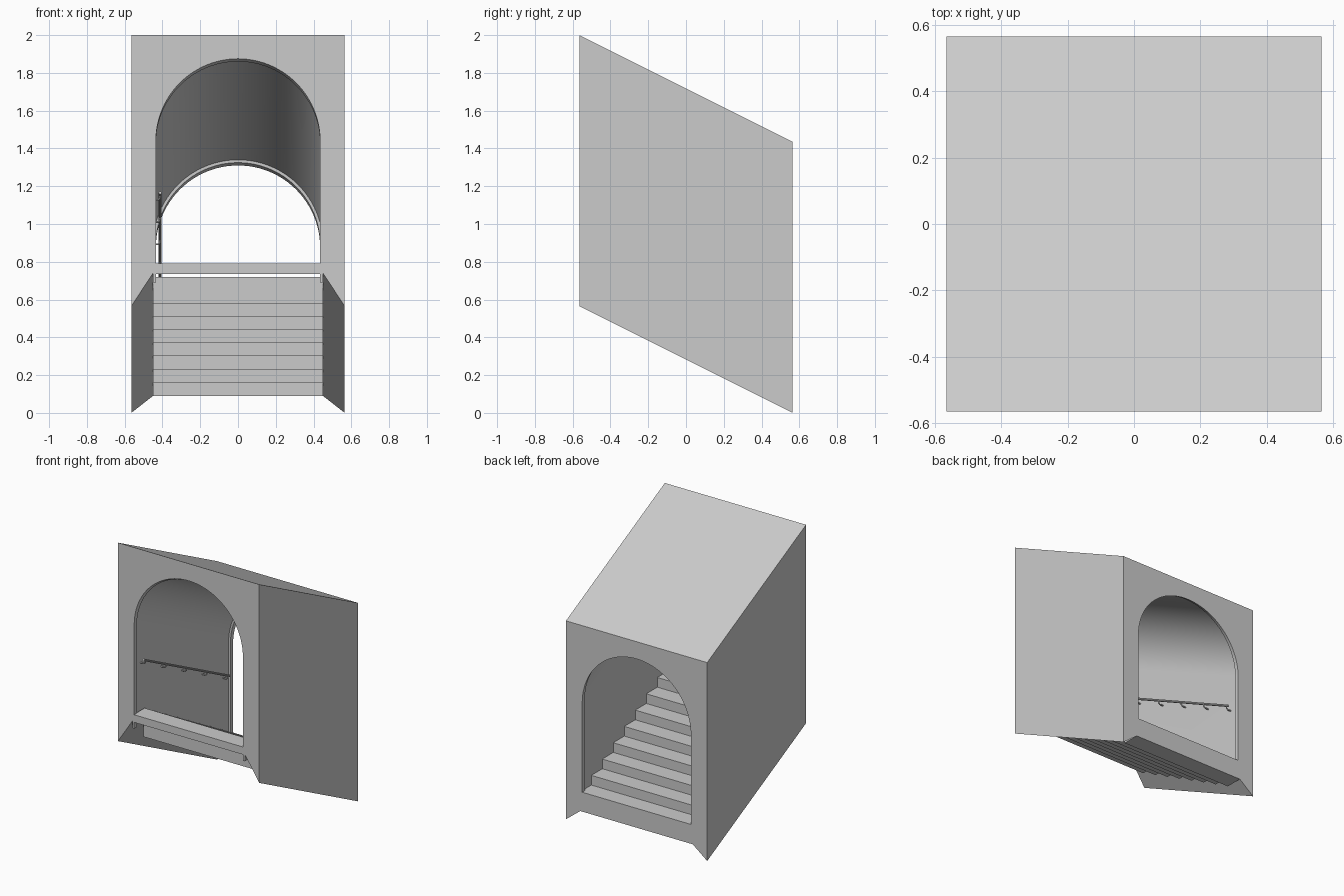
import bpy, bmesh, math
from mathutils import Vector

if "Cube" in bpy.data.objects:
    bpy.data.objects.remove(bpy.data.objects["Cube"])

H = 0.565            # half width and half depth
SLOPE = 0.5          # the whole passage drops towards the back
SEG = 48             # arch segments

stone = bpy.data.materials.new("plain_grey")
stone.diffuse_color = (0.6, 0.6, 0.6, 1)
stone.use_nodes = True
stone.node_tree.nodes["Principled BSDF"].inputs["Base Color"].default_value = stone.diffuse_color


def finish(name, bm, smooth=True):
    bmesh.ops.recalc_face_normals(bm, faces=bm.faces)
    mesh = bpy.data.meshes.new(name)
    bm.to_mesh(mesh)
    bm.free()
    ob = bpy.data.objects.new(name, mesh)
    bpy.context.collection.objects.link(ob)
    mesh.materials.append(stone)
    if smooth:
        bpy.ops.object.select_all(action='DESELECT')
        ob.select_set(True)
        bpy.context.view_layer.objects.active = ob
        bpy.ops.object.shade_smooth_by_angle(angle=math.radians(30))
    return ob


def loft(name, ring_a, ring_b, smooth=True):
    """Closed solid between two matching rings of points."""
    bm = bmesh.new()
    a = [bm.verts.new(p) for p in ring_a]
    b = [bm.verts.new(p) for p in ring_b]
    n = len(a)
    for i in range(n):
        j = (i + 1) % n
        bm.faces.new((a[i], a[j], b[j], b[i]))
    bm.faces.new(a)
    bm.faces.new(b[::-1])
    return finish(name, bm, smooth)


def drop(y):
    return -SLOPE * (y + H)


def arch(r, y, bottom):
    """Arch outline from the right foot over the top to the left foot."""
    spring = 1.44 + drop(y)
    pts = [(r, y, bottom)]
    for i in range(SEG + 1):
        a = math.pi * i / SEG
        pts.append((r * math.cos(a), y, spring + r * math.sin(a)))
    return pts + [(-r, y, bottom)]


# Sheared outer block with the arched passage through it
def block_ring(y, foot):
    base, top = 0.565 + drop(y), 2.0 + drop(y)
    return ([(H, y, base)] + arch(0.45, y, foot)
            + [(-H, y, base), (-H, y, top), (H, y, top)])


loft("passage_block", block_ring(-H, 0.74), block_ring(H, 0.09))


# Raised lip around each end of the arch
def lip(name, y0, y1, foot):
    def ring(y):
        return arch(0.45, y, foot) + arch(0.435, y, foot)[::-1]
    loft(name, ring(y0), ring(y1))


lip("front_arch_lip", -H, -H + 0.03, 0.69)
lip("back_arch_lip", H - 0.03, H, 0.23)

# Stair flight: stepped on top and underneath
STEPS, RISE, Y0 = 8, 0.07, -0.44
RUN = (H - Y0) / STEPS
upper, lower = [], []
for i in range(STEPS):
    ya, yb = Y0 + RUN * i, Y0 + RUN * (i + 1)
    upper += [(ya, 0.72 - RISE * i), (yb, 0.72 - RISE * i)]
    lower += [(ya, 0.58 - RISE * i), (yb, 0.58 - RISE * i)]
outline = upper + lower[::-1]
loft("stair_flight", [(-0.45, y, z) for y, z in outline],
     [(0.45, y, z) for y, z in outline], False)

# Thin top tread at the high end
tread = [(-H, 0.735), (Y0, 0.735), (Y0, 0.79), (-H, 0.79)]
loft("top_tread", [(-0.44, y, z) for y, z in tread],
     [(0.44, y, z) for y, z in tread], False)


# Round rods swept along a path
def rod(name, points, radius, sides=10):
    bm = bmesh.new()
    rings = []
    pts = [Vector(p) for p in points]
    for i, p in enumerate(pts):
        d = (pts[min(i + 1, len(pts) - 1)] - pts[max(i - 1, 0)]).normalized()
        u = d.cross(Vector((0.3, 1, 0.2))).normalized() if abs(d.y) < 0.8 \
            else d.cross(Vector((0, 0, 1))).normalized()
        v = d.cross(u)
        rings.append([bm.verts.new(p + radius * (
            u * math.cos(2 * math.pi * k / sides)
            + v * math.sin(2 * math.pi * k / sides))) for k in range(sides)])
    for a, b in zip(rings, rings[1:]):
        for k in range(sides):
            m = (k + 1) % sides
            bm.faces.new((a[k], a[m], b[m], b[k]))
    bm.faces.new(rings[0])
    bm.faces.new(rings[-1][::-1])
    return finish(name, bm)


# Handrail on the left wall, with its brackets
def rail_z(y):
    return 1.165 - SLOPE * (y + 0.49)


rod("handrail", [(-0.412, y, rail_z(y)) for y in (-0.49, 0.49)], 0.008)
for i in range(5):
    y = -0.47 + 0.235 * i
    z = rail_z(y)
    rod("rail_bracket", [(-0.412, y, z), (-0.413, y, z - 0.018),
                         (-0.422, y, z - 0.027), (-0.452, y, z - 0.027)], 0.005, 8)
